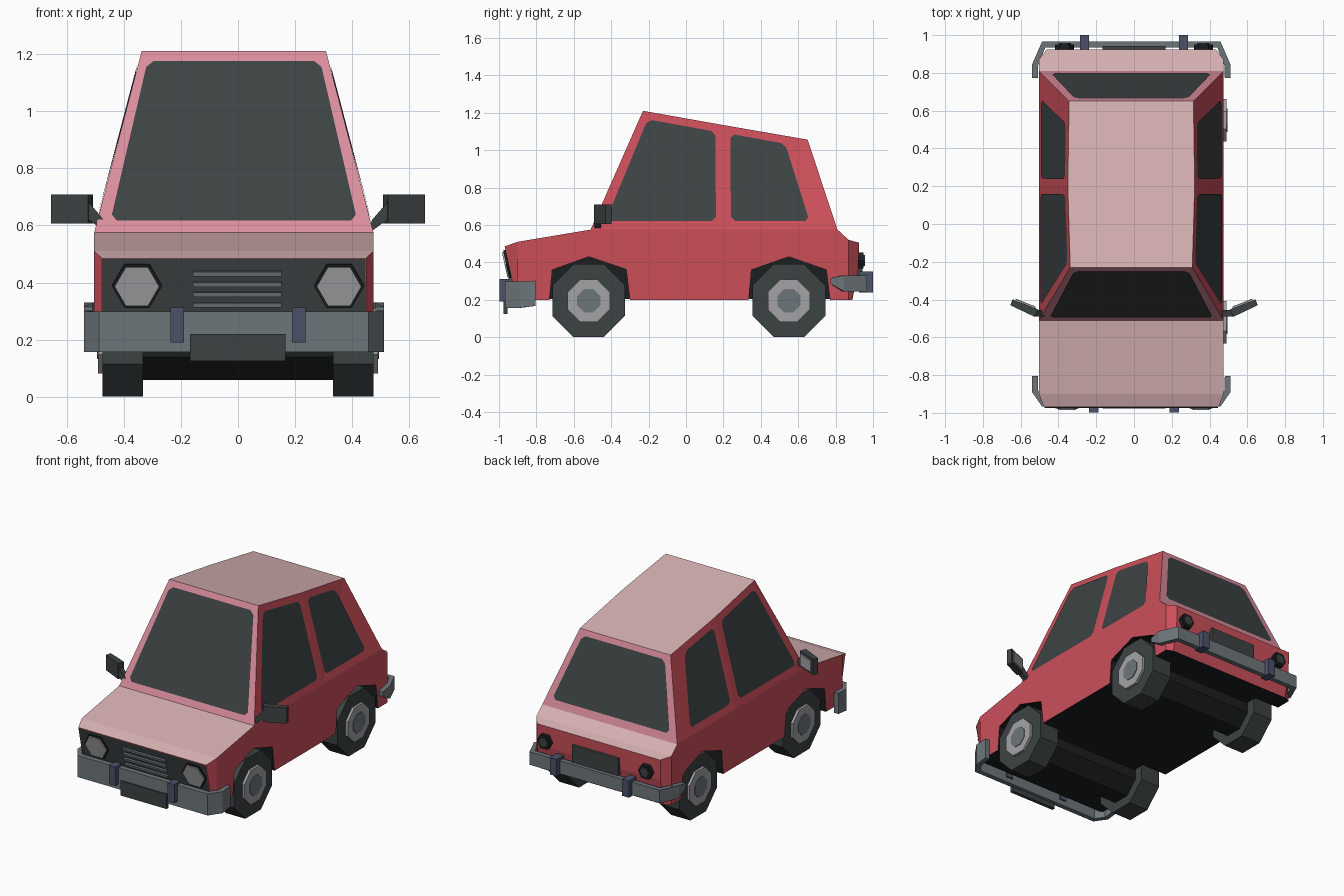
import bpy, bmesh, math
from mathutils import Vector
from mathutils.bvhtree import BVHTree

if "Cube" in bpy.data.objects:
    bpy.data.objects.remove(bpy.data.objects["Cube"])

CX = -0.0145  # body shell sits slightly off centre


def material(name, r, g, b):
    m = bpy.data.materials.new(name)
    m.diffuse_color = (r, g, b, 1)
    m.use_nodes = True
    m.node_tree.nodes["Principled BSDF"].inputs["Base Color"].default_value = m.diffuse_color
    return m


RED = material("red paint", 0.60, 0.078, 0.102)
PALE = material("pale pink paint", 0.68, 0.44, 0.45)
PINK = material("pink paint", 0.71, 0.27, 0.34)
DARK = material("dark grey", 0.046, 0.055, 0.055)
BLACK = material("black", 0.011, 0.013, 0.014)
STEEL = material("steel grey", 0.155, 0.18, 0.195)
LIGHT = material("light grey", 0.37, 0.37, 0.39)
BLUE = material("blue grey", 0.07, 0.083, 0.14)

# maps from (u, v, depth) to world axes
ALONG_X = lambda u, v, w: (w, u, v)
ALONG_Y = lambda u, v, w: (u, w, v)
ALONG_Z = lambda u, v, w: (u, v, w)


def finish(name, bm, mats, recalc=True):
    if recalc:
        bmesh.ops.recalc_face_normals(bm, faces=bm.faces)
    me = bpy.data.meshes.new(name)
    bm.to_mesh(me)
    bm.free()
    for m in mats:
        me.materials.append(m)
    ob = bpy.data.objects.new(name, me)
    bpy.context.collection.objects.link(ob)
    return ob


def prism(pts, a, b, to):
    bm = bmesh.new()
    lo = [bm.verts.new(to(u, v, a)) for u, v in pts]
    hi = [bm.verts.new(to(u, v, b)) for u, v in pts]
    bm.faces.new(lo)
    bm.faces.new(hi[::-1])
    n = len(pts)
    for i in range(n):
        bm.faces.new((lo[i], hi[i], hi[(i + 1) % n], lo[(i + 1) % n]))
    bmesh.ops.recalc_face_normals(bm, faces=bm.faces)
    return bm


def solid(name, pts, a, b, to, mat):
    return finish(name, prism(pts, a, b, to), [mat])


def rect(u0, u1, v0, v1):
    return [(u0, v0), (u1, v0), (u1, v1), (u0, v1)]


def ngon(n, r, cu, cv, phase=0.0):
    return [(cu + r * math.cos(math.tau * i / n + phase),
             cv + r * math.sin(math.tau * i / n + phase)) for i in range(n)]


def clip(pts, d=0.022):
    """Cut every corner of a polygon."""
    out = []
    for i, p in enumerate(pts):
        p = Vector(p)
        for q in (pts[i - 1], pts[(i + 1) % len(pts)]):
            out.append(tuple(p + (Vector(q) - p).normalized() * d))
    return out


def decal(name, tree, pts, axis, side, mat, off=0.004):
    """Thin sheet projected onto a surface along x or y."""
    bm = bmesh.new()
    vs = []
    for u, v in pts:
        if axis == "x":
            org, d = Vector((side * 3, u, v)), Vector((-side, 0, 0))
        else:
            org, d = Vector((u, side * 3, v)), Vector((0, -side, 0))
        loc, nor, _, _ = tree.ray_cast(org, d)
        if nor.dot(d) > 0:
            nor = -nor
        vs.append(bm.verts.new(loc + nor * off))
    f = bm.faces.new(vs)
    f.normal_update()
    if f.normal.dot(d) > 0:
        f.normal_flip()
    return finish(name, bm, [mat], False)


# Lower body: side profile with wheel arches, tapered nose and tail
profile = [(-0.97, 0.485), (-0.90, 0.51), (-0.51, 0.575), (0.81, 0.575), (0.87, 0.52),
           (0.925, 0.505), (0.922, 0.37), (0.89, 0.2),
           (0.77, 0.2), (0.75, 0.36), (0.55, 0.43), (0.35, 0.36), (0.335, 0.2),
           (-0.30, 0.2), (-0.32, 0.363), (-0.52, 0.43), (-0.715, 0.36), (-0.73, 0.2),
           (-0.905, 0.2), (-0.925, 0.28)]
body = prism(profile, -0.489, 0.489, ALONG_X)
for y in (-0.90, 0.87):
    bmesh.ops.bisect_plane(body, geom=body.verts[:] + body.edges[:] + body.faces[:],
                           dist=1e-5, plane_co=(0, y, 0), plane_no=(0, 1, 0))
for v in body.verts:
    if v.co.y < -0.902:
        v.co.x *= 0.462 / 0.489
    elif v.co.y > 0.875:
        v.co.x *= 0.447 / 0.489
    v.co.x += CX
bmesh.ops.recalc_face_normals(body, faces=body.faces)
for f in body.faces:
    n, c = f.normal, f.calc_center_median()
    arch = abs(n.x) < 0.5 and c.z < 0.45 and -0.75 < c.y < 0.79
    f.material_index = 2 if arch or n.z < -0.7 else 1 if n.z > 0.4 else 0
body_tree = BVHTree.FromBMesh(body)
finish("lower_body", body, [RED, PALE, BLACK])

# Cabin: tapered greenhouse with a slight bulge at the middle pillar
cabin = bmesh.new()
base = [(-0.51, 0.575, 0.489), (0.2, 0.575, 0.489), (0.81, 0.575, 0.489)]
roof = [(-0.23, 1.21, 0.323), (0.2, 1.134, 0.336), (0.65, 1.056, 0.329)]
L, R = ([[cabin.verts.new((CX + s * x, y, z)) for y, z, x in row] for row in (base, roof)]
        for s in (-1, 1))
for b, t in (L, R):
    for tri in ((b[0], b[1], t[1]), (b[0], t[1], t[0]), (b[1], b[2], t[2]), (b[1], t[2], t[1])):
        cabin.faces.new(tri)
for i in (0, 1):
    cabin.faces.new((L[1][i], R[1][i], R[1][i + 1], L[1][i + 1]))
    cabin.faces.new((L[0][i], R[0][i], R[0][i + 1], L[0][i + 1]))
for i in (0, 2):
    cabin.faces.new((L[0][i], R[0][i], R[1][i], L[1][i]))
bmesh.ops.recalc_face_normals(cabin, faces=cabin.faces)
for f in cabin.faces:
    f.material_index = 1 if f.normal.z > 0.8 else 2 if abs(f.normal.y) > 0.6 else 0
cabin_tree = BVHTree.FromBMesh(cabin)
finish("cabin", cabin, [RED, PALE, PINK])


# Windows
def trapezoid(hb, zb, ht, zt):
    return clip([(CX - hb, zb), (CX + hb, zb), (CX + ht, zt), (CX - ht, zt)])


decal("windshield", cabin_tree, trapezoid(0.432, 0.615, 0.302, 1.175), "y", -1, DARK)
decal("rear_window", cabin_tree, trapezoid(0.425, 0.622, 0.298, 1.022), "y", 1, DARK)
front_win = clip([(-0.43, 0.62), (0.16, 0.62), (0.157, 1.098), (-0.205, 1.163)])
rear_win = clip([(0.24, 0.62), (0.66, 0.62), (0.53, 1.033), (0.237, 1.086)])
for s, side in ((-1, "left"), (1, "right")):
    decal(side + "_front_window", cabin_tree, front_win, "x", s, DARK)
    decal(side + "_rear_window", cabin_tree, rear_win, "x", s, DARK)

# Underbody core that closes the wheel wells
solid("underbody", rect(-0.74, 0.78, 0.204, 0.46), -0.325, 0.325, ALONG_X, BLACK)

# Wheels and axle drums
P8 = math.pi / 8
for y, end in ((-0.52, "front"), (0.55, "rear")):
    solid(end + "_axle", ngon(8, 0.147, y, 0.195, P8), -0.335, 0.335, ALONG_X, BLACK)
    for s, side in ((-1, "left"), (1, "right")):
        tag = f"{side}_{end}_"
        solid(tag + "tire", ngon(8, 0.211, y, 0.195, P8), s * 0.333, s * 0.474, ALONG_X, DARK)
        solid(tag + "hub", ngon(8, 0.122, y, 0.195, P8), s * 0.46, s * 0.49, ALONG_X, LIGHT)
        solid(tag + "hub_cap", ngon(8, 0.067, y, 0.195, P8), s * 0.48, s * 0.494, ALONG_X, STEEL)

# Grille panel, bars and headlights on the sloped nose
decal("grille_panel", body_tree, rect(CX - 0.46, CX + 0.46, 0.285, 0.483), "y", -1, DARK)
SLOPE = 0.045 / 0.205


def on_nose(u, v, w):  # depth w points out of the nose plane
    return (u, -0.97 + (0.485 - v) * SLOPE - w, v - w * SLOPE)


for i in range(4):
    z = 0.433 - i * 0.0365
    solid(f"grille_bar_{i + 1}", rect(-0.157, 0.153, z - 0.008, z + 0.008), -0.01, 0.016, on_nose, STEEL)
for s, side in ((-1, "left"), (1, "right")):
    solid(side + "_headlight_rim", ngon(6, 0.088, s * 0.354, 0.39), -0.01, 0.012, on_nose, BLACK)
    solid(side + "_headlight", ngon(6, 0.078, s * 0.354, 0.39), -0.01, 0.02, on_nose, LIGHT)
    # Tail lights
    solid(side + "_tail_light_rim", ngon(6, 0.05, s * 0.367, 0.41), 0.90, 0.95, ALONG_Y, BLACK)
    solid(side + "_tail_light", ngon(6, 0.034, s * 0.367, 0.41), 0.92, 0.958, ALONG_Y, DARK)


# Wrap-around bumpers
def bumper(name, half, z0, z1, tip):
    pts = half + [(-x, y) for x, y in half[::-1]]
    inner = [(half[0][0] - 0.03, half[0][1]), (0.494, half[1][1] * 0.99), (0.455, half[2][1] * 0.967)]
    pts += [(-x, y) for x, y in inner] + inner[::-1]
    bm = prism([(x + CX, y) for x, y in pts], z0, z1, ALONG_Z)
    for v in bm.verts:
        if abs(v.co.y) < abs(half[0][1]) + 0.01:
            v.co.z = tip[0] if v.co.z < (z0 + z1) / 2 else tip[1]
    finish(name, bm, [STEEL])


bumper("front_bumper", [(0.525, -0.805), (0.525, -0.89), (0.472, -0.967)], 0.157, 0.298, (0.167, 0.302))
bumper("rear_bumper", [(0.525, 0.772), (0.525, 0.845), (0.472, 0.967)], 0.245, 0.33, (0.285, 0.315))

# Bumper guards
for s, side in ((-1, "left"), (1, "right")):
    x = s * 0.213
    solid(side + "_front_guard", rect(x - 0.024, x + 0.024, 0.19, 0.312), -0.998, -0.925, ALONG_Y, BLUE)
    x = s * 0.262
    solid(side + "_rear_guard", rect(x - 0.025, x + 0.025, 0.24, 0.35), 0.925, 1.0, ALONG_Y, BLUE)

# Blank registration plates
solid("front_plate", rect(-0.168, 0.166, 0.125, 0.22), -0.977, -0.955, ALONG_Y, DARK)
solid("rear_plate", rect(-0.166, 0.166, 0.33, 0.44), 0.91, 0.943, ALONG_Y, DARK)

# Door mirrors: arm, housing and glass
for s, side in ((-1, "left"), (1, "right")):
    arm = [(0.455, 0.58), (0.475, 0.585), (0.53, 0.625), (0.53, 0.69), (0.47, 0.62)]
    solid(side + "_mirror_arm", [(s * x, z) for x, z in arm], -0.49, -0.455, ALONG_Y, DARK)
    head = [(0.643, -0.398), (0.655, -0.43), (0.525, -0.492), (0.508, -0.452)]
    solid(side + "_mirror", [(s * x, y) for x, y in head], 0.606, 0.708, ALONG_Z, DARK)
    glass = [(0.628, -0.400), (0.626, -0.395), (0.520, -0.437), (0.522, -0.449)]
    solid(side + "_mirror_glass", [(s * x, y) for x, y in glass], 0.62, 0.694, ALONG_Z, LIGHT)
